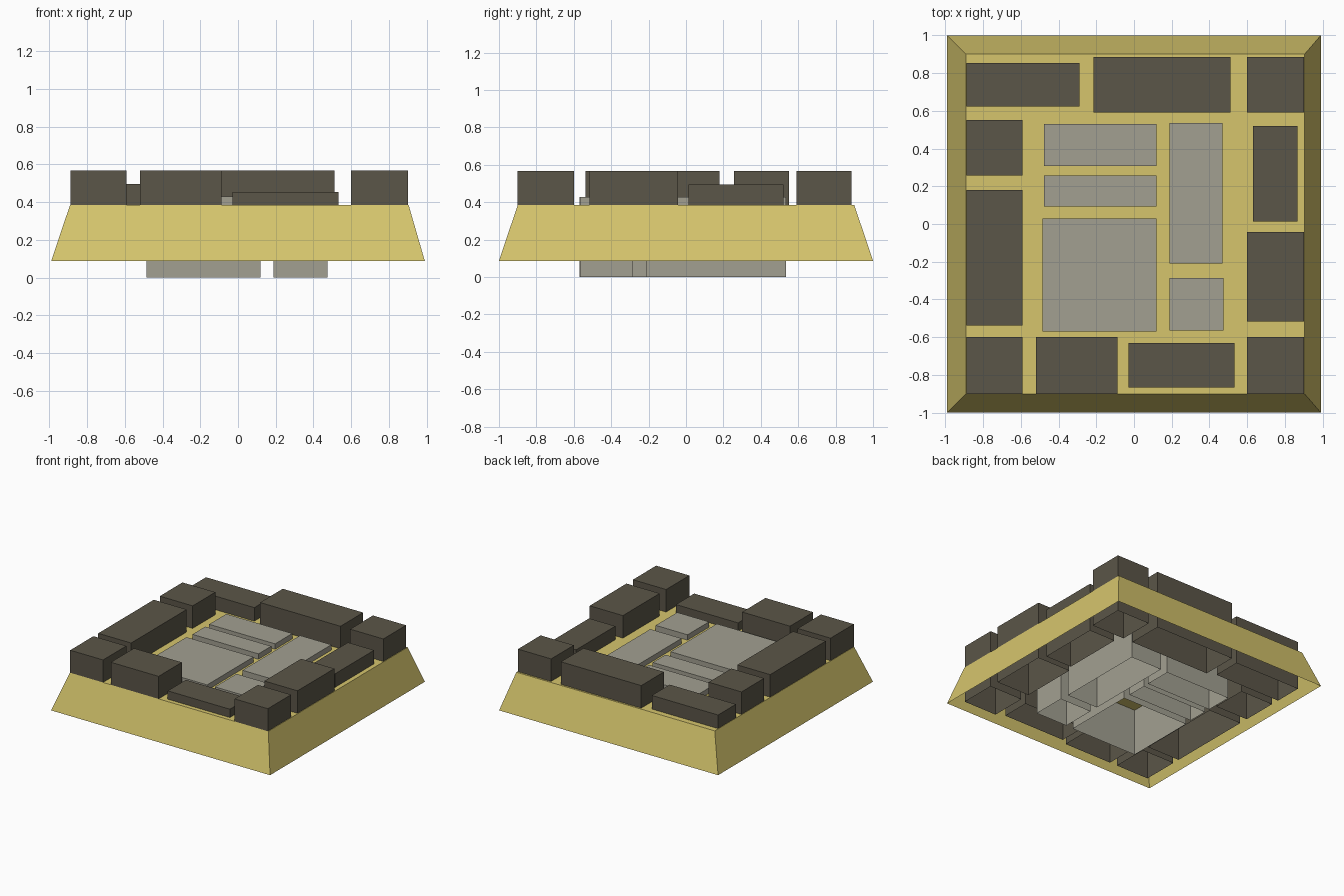
import bpy, bmesh

if "Cube" in bpy.data.objects:
    bpy.data.objects.remove(bpy.data.objects["Cube"])


def material(name, color):
    m = bpy.data.materials.new(name)
    m.diffuse_color = (*color, 1)
    m.use_nodes = True
    m.node_tree.nodes["Principled BSDF"].inputs["Base Color"].default_value = m.diffuse_color
    return m


SAND = material("sand", (0.67, 0.56, 0.152))
DARK = material("dark_stone", (0.104, 0.092, 0.065))
GREY = material("grey_stone", (0.362, 0.35, 0.284))


def add_object(name, bm, mat):
    mesh = bpy.data.meshes.new(name)
    bm.to_mesh(mesh)
    bm.free()
    mesh.materials.append(mat)
    bpy.context.collection.objects.link(bpy.data.objects.new(name, mesh))


def block(name, x0, x1, y0, y1, z0, z1, mat):
    """Hollow box, open underneath."""
    bm = bmesh.new()
    bmesh.ops.create_cube(bm, size=1)
    bm.normal_update()
    bottom = [f for f in bm.faces if f.normal.z < -0.5]
    bmesh.ops.delete(bm, geom=bottom, context='FACES_ONLY')
    for v in bm.verts:
        v.co = (x1 if v.co.x > 0 else x0,
                y1 if v.co.y > 0 else y0,
                z1 if v.co.z > 0 else z0)
    add_object(name, bm, mat)


# Sloped sand mound: a shell with a flat top, open underneath
bm = bmesh.new()
signs = ((-1, -1), (1, -1), (1, 1), (-1, 1))
low = [bm.verts.new((sx * 0.99, sy * 1.0, 0.087)) for sx, sy in signs]
high = [bm.verts.new((0.007 + sx * 0.897, sy * 0.9, 0.384)) for sx, sy in signs]
bm.faces.new(high)
for i in range(4):
    j = (i + 1) % 4
    bm.faces.new((low[i], low[j], high[j], high[i]))
add_object("sand_mound", bm, SAND)

# Dark border stones: x range, y range, top height
border = [
    (-0.887, -0.59, -0.90, -0.60, 0.568),
    (-0.52, -0.088, -0.90, -0.60, 0.568),
    (-0.03, 0.532, -0.865, -0.63, 0.452),
    (0.60, 0.90, -0.90, -0.60, 0.568),
    (0.60, 0.90, -0.517, -0.042, 0.568),
    (0.63, 0.867, 0.013, 0.52, 0.495),
    (0.60, 0.90, 0.592, 0.885, 0.568),
    (-0.215, 0.512, 0.592, 0.885, 0.568),
    (-0.887, -0.288, 0.622, 0.853, 0.495),
    (-0.887, -0.59, 0.257, 0.55, 0.568),
    (-0.887, -0.59, -0.538, 0.18, 0.568),
]
for i, (x0, x1, y0, y1, top) in enumerate(border):
    block(f"border_stone_{i + 1}", x0, x1, y0, y1, 0.09, top, DARK)

# Grey paving slabs in the middle, reaching down to the ground
paving = [
    (-0.485, 0.12, -0.57, 0.028),
    (-0.477, 0.12, 0.093, 0.258),
    (-0.477, 0.12, 0.308, 0.53),
    (0.187, 0.47, -0.21, 0.535),
    (0.187, 0.475, -0.565, -0.287),
]
for i, (x0, x1, y0, y1) in enumerate(paving):
    block(f"paving_slab_{i + 1}", x0, x1, y0, y1, 0.0, 0.428, GREY)
